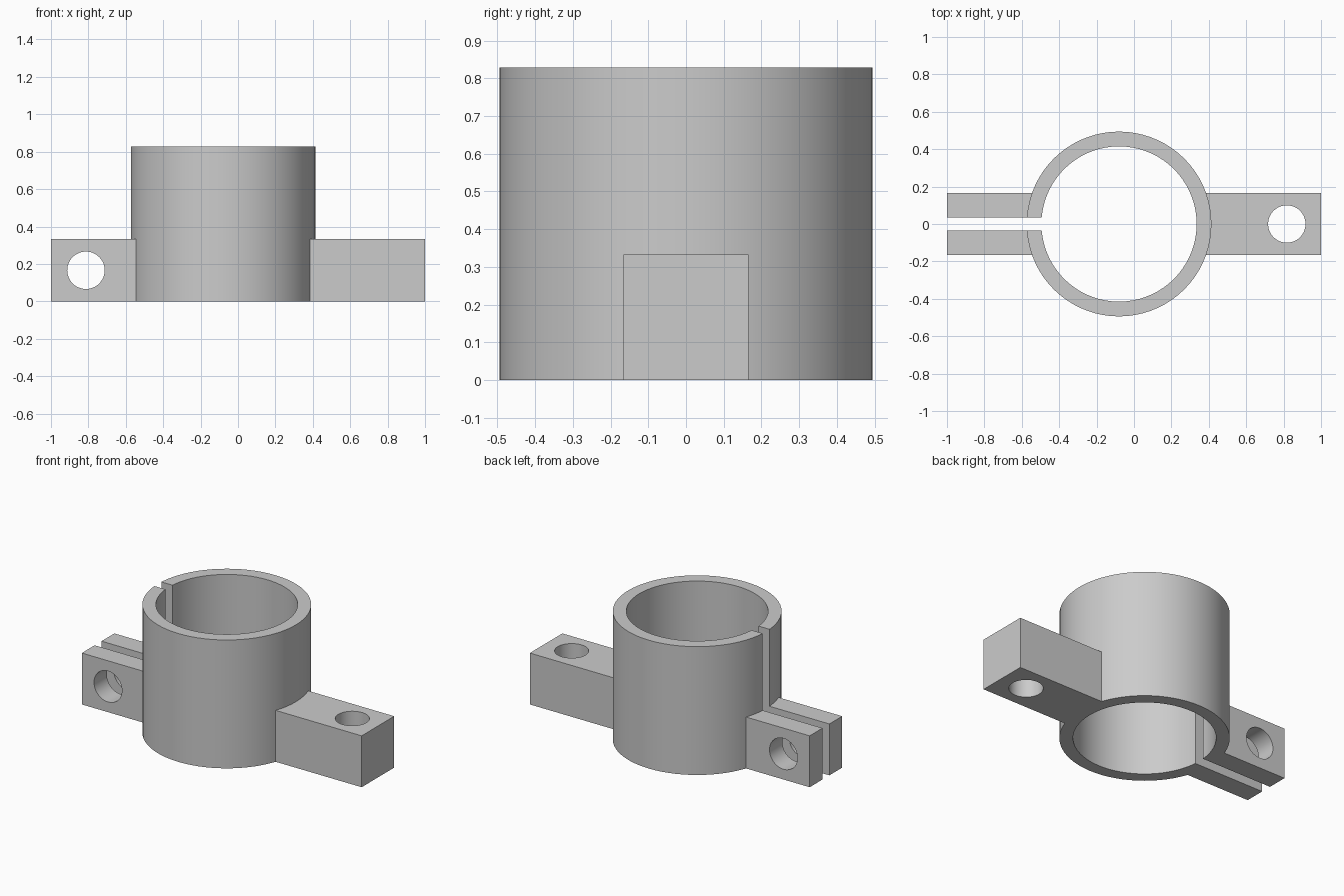
import bpy
import math

cube = bpy.data.objects.get("Cube")
if cube:
    bpy.data.objects.remove(cube, do_unlink=True)

CX = -0.08                     # sleeve axis
R_OUT, R_IN, HEIGHT = 0.494, 0.415, 0.829
ARM_W, ARM_H = 0.166, 0.332    # half width and height of the arms
GAP = 0.035                    # half width of the slit
HOLE_R = 0.1

grey = bpy.data.materials.new("plain grey")
grey.use_nodes = True
colour = (0.6, 0.6, 0.6, 1)
grey.diffuse_color = colour
grey.node_tree.nodes["Principled BSDF"].inputs["Base Color"].default_value = colour


def box(name, x, y, z):
    """Box from (min, max) ranges."""
    bpy.ops.mesh.primitive_cube_add(size=1)
    ob = bpy.context.object
    ob.name = name
    ob.location = [(a + b) / 2 for a, b in (x, y, z)]
    ob.scale = [b - a for a, b in (x, y, z)]
    bpy.ops.object.transform_apply(location=True, rotation=True, scale=True)
    return ob


def cylinder(name, radius, depth, location, rotation=(0, 0, 0), sides=72):
    bpy.ops.mesh.primitive_cylinder_add(vertices=sides, radius=radius, depth=depth,
                                        location=location, rotation=rotation)
    ob = bpy.context.object
    ob.name = name
    bpy.ops.object.transform_apply(location=True, rotation=True, scale=True)
    return ob


def cut(ob, *cutters):
    """Subtract the cutters, then finish the part's material and shading."""
    bpy.ops.object.select_all(action='DESELECT')
    bpy.context.view_layer.objects.active = ob
    ob.select_set(True)
    for c in cutters:
        mod = ob.modifiers.new("cut", 'BOOLEAN')
        mod.operation, mod.solver, mod.object = 'DIFFERENCE', 'EXACT', c
        bpy.ops.object.modifier_apply(modifier=mod.name)
    ob.data.materials.clear()
    ob.data.materials.append(grey)
    bpy.ops.object.shade_smooth_by_angle(angle=math.radians(30))


# Cutters
bore = cylinder("bore_cutter", R_IN, 2, (CX, 0, HEIGHT / 2))
body = cylinder("body_cutter", R_OUT, 2, (CX, 0, HEIGHT / 2))
slit = box("slit_cutter", (-1.2, CX), (-GAP, GAP), (-1, 2))
bolt_hole = cylinder("bolt_hole_cutter", HOLE_R, 2, (-0.813, 0, ARM_H / 2),
                     (math.pi / 2, 0, 0), 48)
mount_hole = cylinder("mount_hole_cutter", HOLE_R, 2, (0.817, 0, 0), sides=48)

# Split sleeve
sleeve = cylinder("sleeve", R_OUT, HEIGHT, (CX, 0, HEIGHT / 2))
cut(sleeve, bore, slit)

# Pair of clamp lugs beside the slit
for name, y in (("front_lug", (-ARM_W, -GAP)), ("back_lug", (GAP, ARM_W))):
    cut(box(name, (-1, CX - R_IN), y, (0, ARM_H)), body, bolt_hole)

# Mounting arm on the opposite side
cut(box("mounting_arm", (CX + R_IN, 1), (-ARM_W, ARM_W), (0, ARM_H)), body, mount_hole)

for helper in (bore, body, slit, bolt_hole, mount_hole):
    bpy.data.objects.remove(helper, do_unlink=True)
